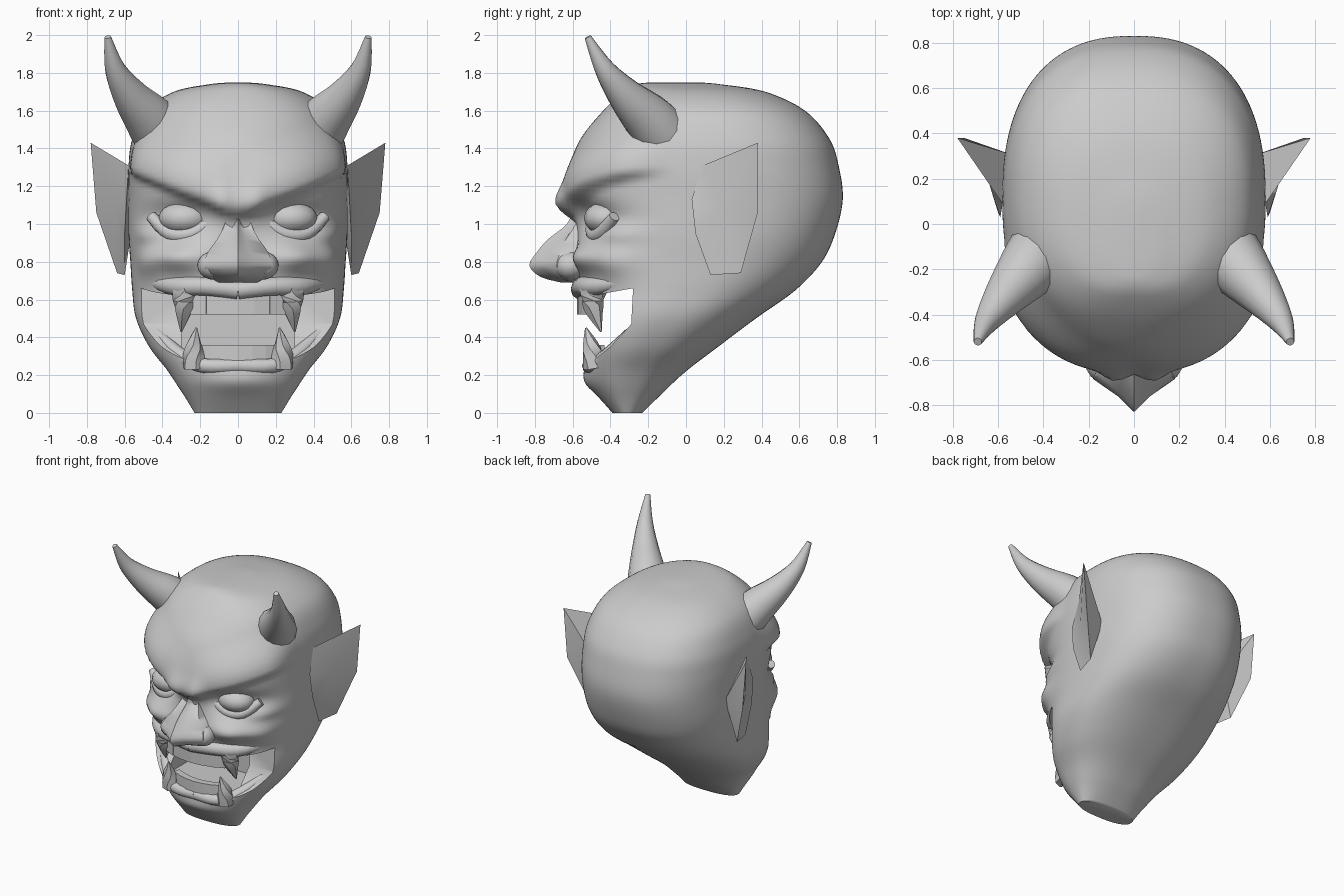
import bpy
import bmesh
from math import sin, cos, pi, exp, copysign
from mathutils import Vector, Matrix

scene_cube = bpy.data.objects.get("Cube")
if scene_cube:
    bpy.data.objects.remove(scene_cube, do_unlink=True)

# One plain grey for the whole carving
GREY = (.6, .6, .6, 1)
grey = bpy.data.materials.new("stone grey")
grey.use_nodes = True
grey.diffuse_color = GREY
grey.node_tree.nodes["Principled BSDF"].inputs["Base Color"].default_value = GREY


def activate(obj):
    bpy.ops.object.select_all(action='DESELECT')
    obj.select_set(True)
    bpy.context.view_layer.objects.active = obj


def finish(name, bm, mirror=False, angle=50):
    """Turn a bmesh into a shaded, optionally mirrored object."""
    bmesh.ops.recalc_face_normals(bm, faces=bm.faces)
    mesh = bpy.data.meshes.new(name)
    bm.to_mesh(mesh)
    bm.free()
    mesh.materials.append(grey)
    obj = bpy.data.objects.new(name, mesh)
    bpy.context.collection.objects.link(obj)
    activate(obj)
    if mirror:
        obj.modifiers.new("mirror", 'MIRROR')
        bpy.ops.object.modifier_apply(modifier="mirror")
    bpy.ops.object.shade_smooth_by_angle(angle=angle * pi / 180)
    return obj


def loft(name, rings, **options):
    """Skin a list of equal closed rings and cap both ends."""
    bm = bmesh.new()
    loops = [[bm.verts.new(point) for point in ring] for ring in rings]
    for low, high in zip(loops, loops[1:]):
        for i in range(len(low)):
            bm.faces.new((low[i - 1], low[i], high[i], high[i - 1]))
    bm.faces.new(loops[0])
    bm.faces.new(loops[-1])
    return finish(name, bm, **options)


def spline(keys, steps):
    """Smooth curve through rows of numbers."""
    keys = [Vector(key) for key in keys]
    padded = [keys[0]] + keys + [keys[-1]]
    rows = []
    for before, start, end, after in zip(padded, padded[1:], padded[2:], padded[3:]):
        leave, arrive = (end - before) / 2, (after - start) / 2
        for step in range(steps):
            t = step / steps
            ease = t * t * (3 - 2 * t)
            rows.append(start.lerp(end, ease) + leave * t * (1 - t) ** 2
                        - arrive * t * t * (1 - t))
    return rows + [keys[-1]]


def tube(name, path, sides=10):
    """Tapered tube through points given as x, y, z, radius."""
    path = spline(path, 4)
    rings = []
    for i, point in enumerate(path):
        ahead = path[min(i + 1, len(path) - 1)]
        behind = path[max(i - 1, 0)]
        turn = (ahead - behind).to_3d().to_track_quat('Z', 'Y')
        angles = [2 * pi * k / sides for k in range(sides)]
        rings.append([point.to_3d() + turn @ Vector((cos(a), sin(a), 0)) * point[3]
                      for a in angles])
    return loft(name, rings, mirror=True)


def ball(name, centre, size):
    bm = bmesh.new()
    shape = Matrix.Translation(centre) @ Matrix.Diagonal((*size, 1))
    bmesh.ops.create_uvsphere(bm, u_segments=16, v_segments=10, radius=1, matrix=shape)
    return finish(name, bm, mirror=True)


def block(name, centre, size, turn=0, mirror=True):
    bm = bmesh.new()
    shape = Matrix.Translation(centre) @ Matrix.Rotation(turn, 4, 'Z') @ Matrix.Diagonal((*size, 1))
    bmesh.ops.create_cube(bm, size=1, matrix=shape)
    return finish(name, bm, mirror=mirror)


def ramp(value, low, high):
    t = min(max((value - low) / (high - low), 0), 1)
    return t * t * (3 - 2 * t)


# Soft bumps on the face: x, z, spread x, spread z, height
BUMPS = [
    (.30, 1.03, .16, .08, -.08),   # eye sockets
    (.30, .82, .14, .07, .07),     # snarling cheeks
    (.46, .80, .07, .09, .03),     # outer cheeks
    (.46, .95, .08, .05, .03),     # cheekbones
    (.08, 1.11, .06, .08, .04),    # frown
    (0, .16, .20, .06, .03),       # chin
    (0, 1.42, .25, .16, .03),      # forehead
]


def relief(x, z):
    x = abs(x)
    height = sum(h * exp(-((x - bx) / sx) ** 2 - ((z - bz) / sz) ** 2)
                 for bx, bz, sx, sz, h in BUMPS)
    above = z - (1.04 + .42 * x)
    return height + .06 * ramp(above, -.04, .03) * (1 - ramp(above, .06, .35))


# Head profile: height, front, back, half width
PROFILE = [
    (0, -.39, -.23, .23), (.1, -.47, -.13, .29), (.22, -.53, 0, .37),
    (.35, -.54, .17, .47), (.5, -.54, .37, .54), (.65, -.56, .58, .56),
    (.8, -.58, .72, .57), (.95, -.58, .79, .58), (1.13, -.6, .83, .58),
    (1.3, -.59, .81, .58), (1.45, -.53, .76, .56), (1.6, -.43, .63, .49),
    (1.7, -.33, .42, .34), (1.74, -.26, .18, .15), (1.75, -.18, .06, .03),
]
COLUMNS, POWER = 128, 2 / 2.4


def head_ring(z, front, back, half):
    middle, depth = (front + back) / 2, (back - front) / 2
    ring = []
    for k in range(COLUMNS):
        a = 2 * pi * k / COLUMNS
        x = half * copysign(abs(sin(a)) ** POWER, sin(a))
        y = -depth * copysign(abs(cos(a)) ** POWER, cos(a))
        facing = ramp(-(middle + y), .05, .35)
        grow = 1 + facing * relief(x, z) / max(Vector((x, y)).length, .1)
        ring.append((x * grow, middle + y * grow, z))
    return ring


head = loft("head", [head_ring(*row) for row in spline(PROFILE, 7)])

# Open mouth: a gap through both sides, then an inner cavity
GAP = [(-.95, .27), (-.5, .27), (-.4, .35), (-.29, .47), (-.28, .66), (-.5, .62), (-.95, .6)]
gap = loft("mouth_gap", [[(x, y, z) for y, z in GAP] for x in (-1, 1)])
cavity = block("mouth_cavity", (0, -.28, .46), (.6, .34, .32), mirror=False)
for cutter in (gap, cavity):
    cutter.hide_render = True
    activate(head)
    cut = head.modifiers.new("cut", 'BOOLEAN')
    cut.operation, cut.solver, cut.object = 'DIFFERENCE', 'EXACT', cutter
    bpy.ops.object.modifier_apply(modifier=cut.name)
    bpy.data.objects.remove(cutter, do_unlink=True)
activate(head)
bpy.ops.object.shade_smooth_by_angle(angle=pi / 3)

# Horns sweep forward, out and up
tube("horns", [(.40, -.11, 1.46, .15), (.47, -.20, 1.56, .135), (.57, -.32, 1.68, .095),
               (.65, -.43, 1.82, .055), (.69, -.52, 1.99, .018)], sides=14)

# Pointed ears: a rim joined to a hollow front point and a root behind
RIM = [(.58, .09, 1.31), (.78, .38, 1.43), (.75, .38, 1.06), (.64, .29, .74),
       (.60, .13, .73), (.60, .05, .95), (.59, .03, 1.13)]
bm = bmesh.new()
rim = [bm.verts.new(p) for p in RIM]
for apex in ((.64, .18, 1.08), (.55, .31, 1.05)):
    tip = bm.verts.new(apex)
    for i in range(len(rim)):
        bm.faces.new((rim[i - 1], rim[i], tip))
finish("ears", bm, mirror=True, angle=30)

# Hooked nose: height, ridge, half width
NOSE = [(1.08, -.6, .05), (1, -.63, .07), (.92, -.73, .11),
        (.85, -.79, .16), (.78, -.83, .18), (.72, -.77, .15), (.69, -.66, .1)]
loft("nose", [[(-w, -.48, z), (-w, y * .5 - .27, z), (-w * .4, y + .07, z), (0, y, z),
               (w * .4, y + .07, z), (w, y * .5 - .27, z), (w, -.48, z)]
              for z, y, w in spline(NOSE, 3)])
ball("nostrils", (.13, -.61, .78), (.085, .09, .075))

# Eyes with heavy lids
ball("eyes", (.28, -.42, 1.03), (.14, .12, .09))
tube("lower_lids", [(.12, -.5, 1.03, .03), (.24, -.49, .95, .04),
                    (.36, -.45, .95, .04), (.46, -.38, 1.04, .03)])

# Lips
tube("upper_lip", [(0, -.56, .65, .05), (.18, -.55, .67, .05),
                   (.33, -.48, .67, .05), (.45, -.34, .69, .03)])
tube("lower_lip", [(0, -.51, .25, .04), (.18, -.5, .25, .04),
                   (.3, -.42, .30, .04), (.43, -.30, .42, .03)])

# Teeth rows and fangs
for i in range(3):
    x = .04 + .08 * i
    block("upper_tooth", (x, -.55 + x * x, .57), (.09, .05, .1), turn=2 * x)
    block("lower_tooth", (x * .85, -.51 + x * x, .31), (.08, .05, .1), turn=2 * x)
tube("upper_fangs", [(.28, -.49, .66, .075), (.285, -.49, .56, .055),
                     (.3, -.45, .43, .005)], sides=6)
tube("lower_fangs", [(.23, -.48, .24, .065), (.235, -.5, .34, .05),
                     (.22, -.53, .45, .005)], sides=6)
